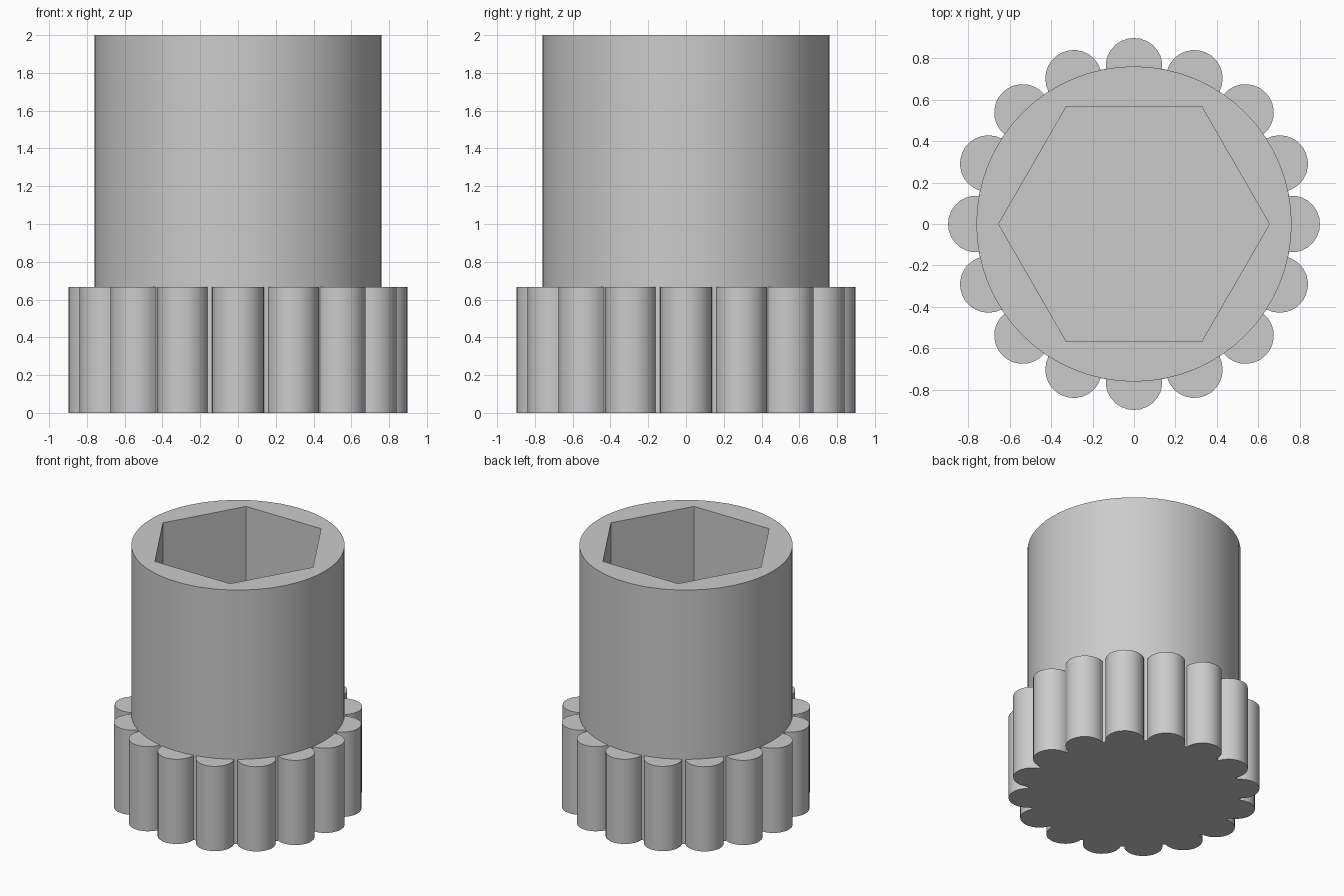
import bpy, bmesh
from math import sin, cos, pi, asin, radians

BODY_R, LOBE_R, HEX_R = 0.761, 0.137, 0.654
BASE_H, TOP = 0.667, 2.0
LOBES, ARC_STEPS, BODY_SIDES = 16, 14, 64

cube = bpy.data.objects.get("Cube")
if cube:
    bpy.data.objects.remove(cube, do_unlink=True)

grey = bpy.data.materials.new("plain grey")
grey.use_nodes = True
colour = (0.6, 0.6, 0.6, 1)
grey.diffuse_color = colour
grey.node_tree.nodes["Principled BSDF"].inputs["Base Color"].default_value = colour


def ring(radius, sides):
    return [(radius * cos(2 * pi * i / sides), radius * sin(2 * pi * i / sides))
            for i in range(sides)]


def loop(bm, points, z):
    return [bm.verts.new((x, y, z)) for x, y in points]


def walls(bm, low, high):
    n = len(low)
    for i in range(n):
        j = (i + 1) % n
        bm.faces.new((low[i], low[j], high[j], high[i]))


def finish(name, bm):
    mesh = bpy.data.meshes.new(name)
    bm.to_mesh(mesh)
    bm.free()
    mesh.materials.append(grey)
    obj = bpy.data.objects.new(name, mesh)
    bpy.context.collection.objects.link(obj)
    bpy.ops.object.select_all(action='DESELECT')
    obj.select_set(True)
    bpy.context.view_layer.objects.active = obj
    bpy.ops.object.shade_smooth_by_angle(angle=radians(30))


# Scalloped grip base: lobe arcs joined along the body circle
half = pi / 2 + asin(LOBE_R / (2 * BODY_R))
outline = []
for k in range(LOBES):
    a = 2 * pi * k / LOBES
    for s in range(ARC_STEPS + 1):
        b = a - half + 2 * half * s / ARC_STEPS
        outline.append((BODY_R * cos(a) + LOBE_R * cos(b),
                        BODY_R * sin(a) + LOBE_R * sin(b)))
bm = bmesh.new()
low, high = loop(bm, outline, 0), loop(bm, outline, BASE_H)
walls(bm, low, high)
bm.faces.new(low[::-1])
bm.faces.new(high)
finish("grip_base", bm)

# Round body with a hexagonal socket, whose floor is the base top
bm = bmesh.new()
outer, inner = ring(BODY_R, BODY_SIDES), ring(HEX_R, 6)
outer_top, inner_top = loop(bm, outer, TOP), loop(bm, inner, TOP)
walls(bm, loop(bm, outer, BASE_H), outer_top)
walls(bm, inner_top, loop(bm, inner, BASE_H))
# Rim: one flat face from each hexagon side out to the circle
cuts = [round(i * BODY_SIDES / 6) for i in range(7)]
for i in range(6):
    arc = [outer_top[j % BODY_SIDES] for j in range(cuts[i], cuts[i + 1] + 1)]
    bm.faces.new(arc + [inner_top[(i + 1) % 6], inner_top[i]])
finish("socket_body", bm)
